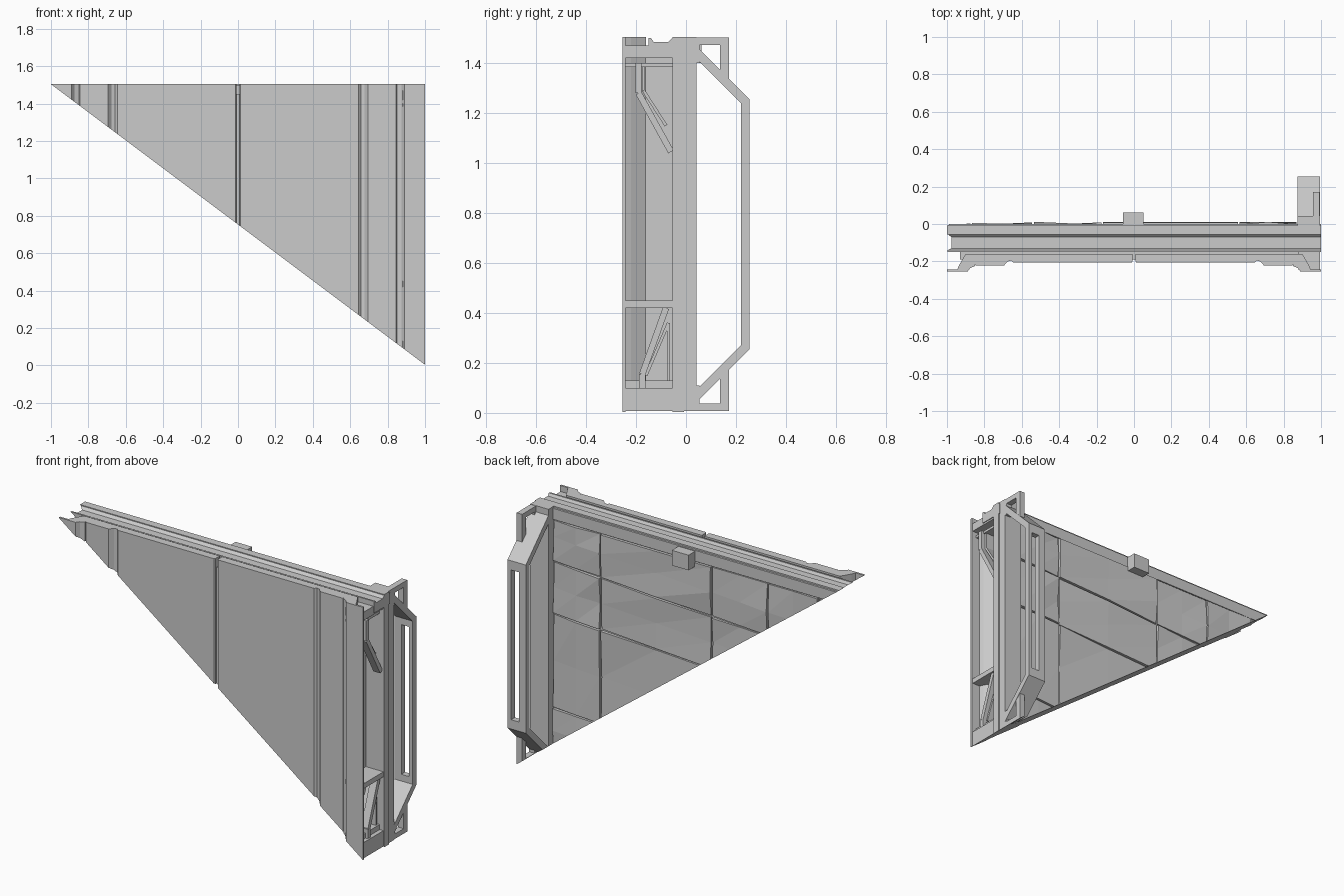
import bpy, bmesh, random
from mathutils import Vector

if "Cube" in bpy.data.objects:
    bpy.data.objects.remove(bpy.data.objects["Cube"])

random.seed(4)
TOP = 1.505


def finish(name, bm, clip=True):
    """Trim along the sloping edge of the triangle and make the object."""
    if clip:
        geom = bm.verts[:] + bm.edges[:] + bm.faces[:]
        bmesh.ops.bisect_plane(bm, geom=geom, plane_co=(1, 0, 0.003),
                               plane_no=(-0.75, 0, -1), clear_outer=True)
        rim = [e for e in bm.edges if e.is_boundary]
        if rim:
            bmesh.ops.holes_fill(bm, edges=rim, sides=0)
    if not bm.verts:
        bm.free()
        return
    bmesh.ops.recalc_face_normals(bm, faces=bm.faces[:])
    me = bpy.data.meshes.new(name)
    bm.to_mesh(me)
    bm.free()
    bpy.context.collection.objects.link(bpy.data.objects.new(name, me))


def prism(name, pts, axis, a, b, clip=True):
    """Extrude a 2D profile along an axis from a to b."""
    place = {'x': lambda p, t: (t, p[0], p[1]),
             'y': lambda p, t: (p[0], t, p[1]),
             'z': lambda p, t: (p[0], p[1], t)}[axis]
    bm = bmesh.new()
    face = bm.faces.new([bm.verts.new(place(p, a)) for p in pts])
    ext = bmesh.ops.extrude_face_region(bm, geom=[face], use_keep_orig=True)
    shift = Vector(place((0, 0), b - a))
    for v in ext['geom']:
        if isinstance(v, bmesh.types.BMVert):
            v.co += shift
    finish(name, bm, clip)


def box(name, x0, x1, y0, y1, z0, z1):
    prism(name, [(x0, y0), (x1, y0), (x1, y1), (x0, y1)], 'z', z0, z1)


def bar(name, path, w, x0, x1):
    """Flat bars following a path in the side (y, z) plane."""
    for p, q in zip(path, path[1:]):
        p, q = Vector(p), Vector(q)
        d = (q - p).normalized()
        n = Vector((-d.y, d.x)) * w / 2
        prism(name, [p + n, q + n, q - n, p - n], 'x', x0, x1)


# main wall: back plate and inner core, leaving the right end recessed
box("back_plate", -1, 1, -0.055, -0.008, 0, TOP)
box("inner_core", -1, 0.88, -0.19, -0.05, 0, 1.45)

# ridged rail along the top
prism("top_rail", [(0, 1.43), (0, 1.495), (-0.05, 1.505), (-0.07, 1.485),
                   (-0.13, 1.485), (-0.14, 1.5), (-0.15, 1.5), (-0.15, 1.43)],
      'x', -1, 1)

# layered front panels, mirrored about the middle seam
panels = {
    "front_centre_panel": [(0.008, -0.16), (0.008, -0.2), (0.014, -0.207),
                           (0.645, -0.207), (0.665, -0.188), (0.665, -0.16)],
    "front_step_panel": [(0.655, -0.16), (0.655, -0.195), (0.675, -0.2),
                         (0.695, -0.222), (0.845, -0.222), (0.855, -0.21),
                         (0.855, -0.16)],
    "front_end_panel": [(0.85, -0.16), (0.85, -0.225), (0.875, -0.235),
                        (0.89, -0.255), (1, -0.255), (1, -0.243),
                        (0.945, -0.243), (0.935, -0.22), (0.9, -0.16)],
}
for name, pts in panels.items():
    for side in (1, -1):
        prism(name, [(x * side, y) for x, y in pts], 'z', 0, TOP)

# trusses and shelves inside the open right end
box("bottom_block", 0.88, 0.995, -0.245, -0.055, 0, 0.1)
box("bottom_lip", 0.88, 0.97, -0.245, -0.055, 0.1, 0.13)
box("lower_shelf", 0.88, 0.995, -0.245, -0.055, 0.42, 0.45)
box("top_beam", 0.88, 0.995, -0.245, -0.055, 1.42, 1.47)
box("top_lip", 0.88, 0.97, -0.245, -0.055, 1.385, 1.4)
bar("upper_brace", [(-0.19, 1.4), (-0.19, 1.28), (-0.06, 1.045)], 0.025, 0.94, 0.985)
bar("upper_inner_brace", [(-0.17, 1.4), (-0.17, 1.29), (-0.08, 1.15)], 0.012, 0.9, 0.96)
bar("lower_brace", [(-0.175, 0.1), (-0.175, 0.155), (-0.08, 0.42)], 0.025, 0.94, 0.985)
bar("lower_inner_brace", [(-0.16, 0.15), (-0.07, 0.36), (-0.07, 0.1)], 0.012, 0.9, 0.96)

# handle frame on the back of the right end
box("handle_post", 0.875, 0.995, -0.01, 0.042, 0, TOP)
for flip in (False, True):
    f = (lambda z: 1.51 - z) if flip else (lambda z: z)
    end = "lower" if flip else "upper"
    prism(end + "_handle_strut",
          [(y, f(z)) for y, z in [(0.03, 1.43), (0.22, 1.24), (0.22, 1.2),
                                  (0.255, 1.2), (0.255, 1.255), (0.03, 1.48)]],
          'x', 0.875, 0.995)
    for part, y0, z0, y1, z1 in (("_gusset_cap", 0, 1.472, 0.172, 1.503),
                                 ("_gusset_side", 0.137, 1.335, 0.172, 1.48),
                                 ("_gusset_root", 0, 1.40, 0.055, 1.48)):
        prism(end + part, [(y0, f(z0)), (y1, f(z0)), (y1, f(z1)), (y0, f(z1))],
              'x', 0.957, 0.993)
for x0, x1 in ((0.875, 0.92), (0.972, 0.995)):
    box("handle_grip_bar", x0, x1, 0.22, 0.255, 0.3, 1.21)

# small block on the back
box("back_block", -0.06, 0.05, -0.01, 0.062, 1.4, 1.49)

# faceted back plating, split by seams
xs = [-1, -0.87, -0.54, -0.17, 0.56, 0.875]
zs = [0, 0.27, 0.83, 1.14, 1.43]
g = 0.005
for xa, xb in zip(xs, xs[1:]):
    for za, zb in zip(zs, zs[1:]):
        bm = bmesh.new()
        bmesh.ops.create_grid(bm, x_segments=2, y_segments=2, size=1)
        for v in bm.verts:
            u, w = (v.co.x + 1) / 2, (v.co.y + 1) / 2
            x = xa + g + u * (xb - xa - 2 * g)
            z = za + g + w * (zb - za - 2 * g) + 0.05 * x * (0 if zb > 1.4 and w > 0.9 else 1)
            v.co = (x, random.uniform(-0.002, 0.012), z)
        bmesh.ops.triangulate(bm, faces=bm.faces[:])
        ext = bmesh.ops.extrude_face_region(bm, geom=bm.faces[:], use_keep_orig=True)
        for v in ext['geom']:
            if isinstance(v, bmesh.types.BMVert):
                v.co.y = -0.02
        finish("back_plating", bm)
